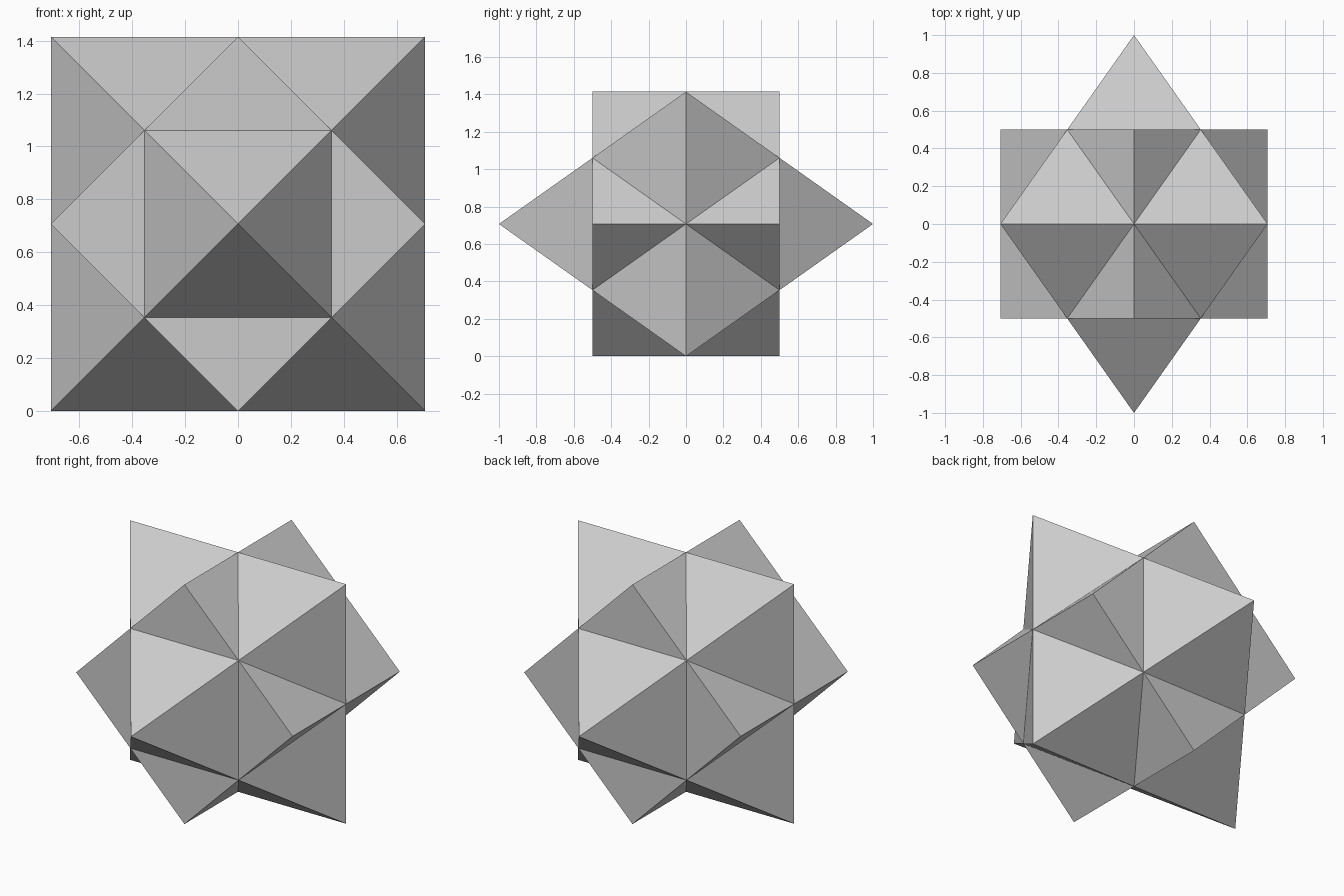
import bpy
import bmesh
from math import pi, sqrt
from itertools import product
from mathutils import Matrix, Vector

cube = bpy.data.objects.get("Cube")
if cube:
    bpy.data.objects.remove(cube, do_unlink=True)

# Plain grey for the whole solid
grey = bpy.data.materials.new("light_grey")
grey.use_nodes = True
colour = (0.6, 0.6, 0.6, 1)
grey.diffuse_color = colour
grey.node_tree.nodes["Principled BSDF"].inputs["Base Color"].default_value = colour

# Core: a cuboctahedron, the hull of a unit cube's edge midpoints
bm = bmesh.new()
for corner in product((-0.5, 0, 0.5), repeat=3):
    if corner.count(0) == 1:
        bm.verts.new(corner)
bmesh.ops.convex_hull(bm, input=bm.verts[:])
bmesh.ops.dissolve_limit(bm, angle_limit=0.01, verts=bm.verts[:], edges=bm.edges[:])

# Points: each square grows an octahedron tip, each triangle a cube corner
for face in bm.faces[:]:
    stretch = 2 if len(face.verts) == 4 else 1.5
    tip = face.calc_center_median() * stretch
    poked = bmesh.ops.poke(bm, faces=[face])
    poked["verts"][0].co = tip

# Turn onto an edge and stand on the ground
bmesh.ops.transform(bm, verts=bm.verts[:],
                    matrix=Matrix.Translation(Vector((0, 0, sqrt(0.5)))) @ Matrix.Rotation(pi / 4, 4, "Y"))
bmesh.ops.recalc_face_normals(bm, faces=bm.faces[:])

mesh = bpy.data.meshes.new("star_solid")
bm.to_mesh(mesh)
bm.free()
mesh.materials.append(grey)
bpy.context.collection.objects.link(bpy.data.objects.new("star_solid", mesh))
